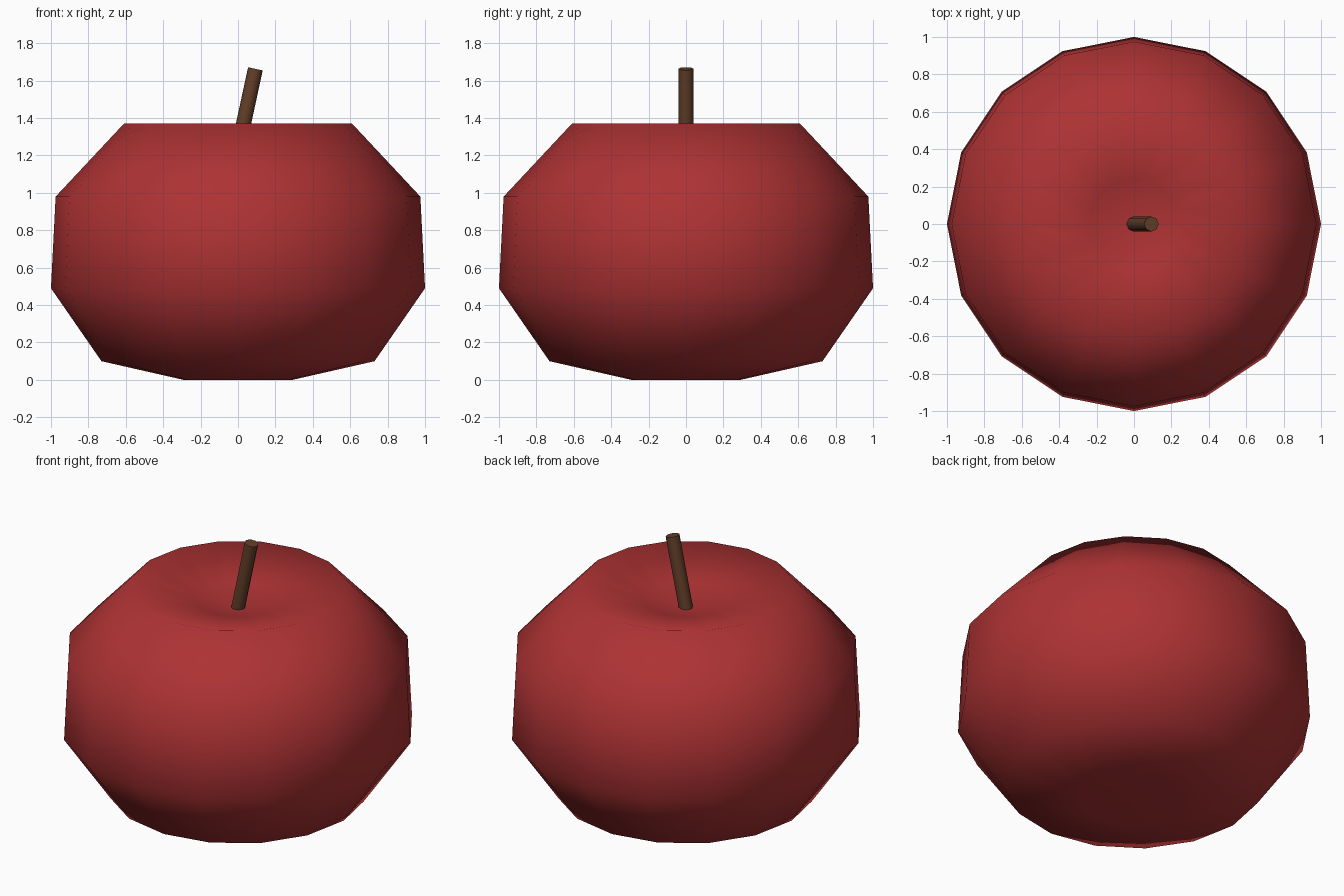
import bpy, bmesh, math
from mathutils import Matrix, Vector

if "Cube" in bpy.data.objects:
    bpy.data.objects.remove(bpy.data.objects["Cube"])


def material(name, rgb):
    m = bpy.data.materials.new(name)
    m.diffuse_color = (*rgb, 1)
    m.use_nodes = True
    m.node_tree.nodes["Principled BSDF"].inputs["Base Color"].default_value = m.diffuse_color
    return m


def add_object(name, bm, mat):
    bmesh.ops.recalc_face_normals(bm, faces=bm.faces)
    for f in bm.faces:
        f.smooth = True
    me = bpy.data.meshes.new(name)
    bm.to_mesh(me)
    bm.free()
    me.materials.append(mat)
    ob = bpy.data.objects.new(name, me)
    bpy.context.collection.objects.link(ob)
    return ob


red = material("apple red", (0.42, 0.032, 0.034))
brown = material("stem brown", (0.125, 0.05, 0.022))

# Apple body: a dimpled profile turned around z in 16 steps
profile = [(0, 0.05), (0.29, 0), (0.73, 0.10), (1.0, 0.49),
           (0.975, 0.98), (0.61, 1.37), (0.24, 1.29), (0, 1.23)]
bm = bmesh.new()
verts = [bm.verts.new((r, 0, z)) for r, z in profile]
edges = [bm.edges.new(pair) for pair in zip(verts, verts[1:])]
bmesh.ops.spin(bm, geom=verts + edges, cent=(0, 0, 0), axis=(0, 0, 1),
               angle=math.tau, steps=16, use_duplicate=False)
bmesh.ops.remove_doubles(bm, verts=bm.verts, dist=0.0005)
add_object("apple_body", bm, red)

# Stem: a thin eight-sided rod leaning towards +x, rooted in the dimple
base, tip = Vector((-0.005, 0, 1.21)), Vector((0.093, 0, 1.663))
axis = tip - base
bm = bmesh.new()
bmesh.ops.create_cone(bm, cap_ends=True, segments=8, radius1=0.04, radius2=0.04,
                      depth=axis.length,
                      matrix=Matrix.Translation((base + tip) / 2)
                      @ axis.to_track_quat('Z', 'Y').to_matrix().to_4x4())
stem = add_object("stem", bm, brown)
bpy.context.view_layer.objects.active = stem
stem.select_set(True)
bpy.ops.object.shade_smooth_by_angle(angle=math.radians(50))
